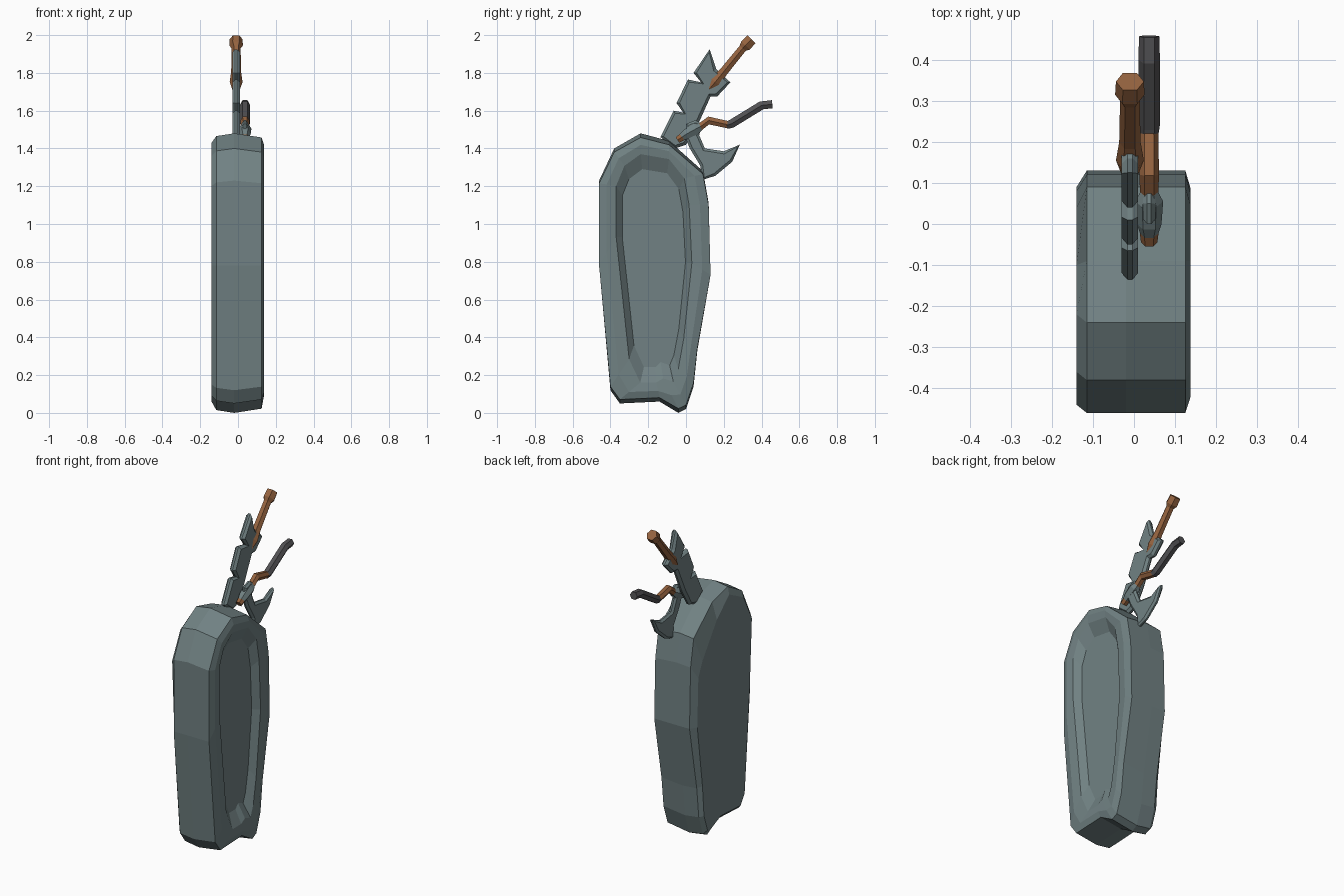
import bpy, bmesh, math
from mathutils import Vector

if "Cube" in bpy.data.objects:
    bpy.data.objects.remove(bpy.data.objects["Cube"])


def material(name, rgb):
    m = bpy.data.materials.new(name)
    m.diffuse_color = (*rgb, 1)
    m.use_nodes = True
    m.node_tree.nodes["Principled BSDF"].inputs["Base Color"].default_value = m.diffuse_color
    return m


STONE = material("slate_grey", (0.165, 0.222, 0.228))
BROWN = material("handle_brown", (0.30, 0.125, 0.050))
DARK = material("grip_charcoal", (0.085, 0.083, 0.088))


def finish(bm, name, mat):
    bmesh.ops.recalc_face_normals(bm, faces=bm.faces)
    me = bpy.data.meshes.new(name)
    bm.to_mesh(me)
    bm.free()
    me.materials.append(mat)
    ob = bpy.data.objects.new(name, me)
    bpy.context.collection.objects.link(ob)
    return ob


def loft(name, rings, mat):
    """Skin a list of equally long rings and cap both ends."""
    bm = bmesh.new()
    vs = [[bm.verts.new(p) for p in r] for r in rings]
    n = len(vs[0])
    for a, b in zip(vs, vs[1:]):
        for i in range(n):
            j = (i + 1) % n
            bm.faces.new((a[i], a[j], b[j], b[i]))
    bm.faces.new(vs[0][::-1])
    bm.faces.new(vs[-1])
    return finish(bm, name, mat)


def plate(name, outline, x, half, inset, rise, mat):
    """Flat metal shape in the YZ plane with ground-down edges."""
    bm = bmesh.new()
    a = [bm.verts.new((x - half, y, z)) for y, z in outline]
    b = [bm.verts.new((x + half, y, z)) for y, z in outline]
    n = len(a)
    for i in range(n):
        j = (i + 1) % n
        bm.faces.new((a[i], a[j], b[j], b[i]))
    sides = [bm.faces.new(a[::-1]), bm.faces.new(b)]
    bmesh.ops.recalc_face_normals(bm, faces=bm.faces)
    bmesh.ops.inset_individual(bm, faces=sides, thickness=inset, depth=rise)
    return finish(bm, name, mat)


def rod(name, x, path, mat, sides=6):
    """Faceted bar through (y, z, radius) stations."""
    pts = [Vector((x, y, z)) for y, z, r in path]
    rings = []
    for i, p in enumerate(pts):
        d = (pts[min(i + 1, len(pts) - 1)] - pts[max(i - 1, 0)]).normalized()
        side = Vector((1, 0, 0))
        up = side.cross(d)
        r = path[i][2]
        rings.append([p + r * (side * math.cos(t) + up * math.sin(t))
                      for t in (math.tau * k / sides for k in range(sides))])
    return loft(name, rings, mat)


# Stone slab: (y, z) outlines, all with matching points
outer = [(-.46, 1.23), (-.38, 1.40), (-.24, 1.48), (-.09, 1.44), (.09, 1.28),
         (.12, 1.11), (.13, .73), (.06, .33), (.04, .14), (0, .02),
         (-.04, 0), (-.14, .06), (-.35, .05), (-.40, .12), (-.46, .78)]
recess = [(-.36, 1.20), (-.32, 1.30), (-.24, 1.36), (-.09, 1.335), (-.02, 1.24),
          (.005, 1.10), (.02, .80), (-.02, .40), (-.05, .24), (-.075, .18),
          (-.13, .20), (-.16, .17), (-.23, .17), (-.29, .30), (-.36, .95)]
left = [(-.44, 1.20), (-.36, 1.36), (-.22, 1.43), (-.10, 1.32), (.04, 1.12),
        (.08, 1.03), (.09, .73), (.04, .35), (.025, .16), (-.01, .06),
        (-.05, .06), (-.14, .10), (-.33, .09), (-.37, .15), (-.42, .78)]


def mix(a, b, t):
    return [(p[0] + (q[0] - p[0]) * t, p[1] + (q[1] - p[1]) * t) for p, q in zip(a, b)]


def at(x, ring):
    return [(x, y, z) for y, z in ring]


def squash(ring, s):
    return [(y, .75 + (z - .75) * s) for y, z in ring]


right = squash(outer, .97)
centre = [(-.17, .78)] * len(outer)
loft("stone_slab", [
    at(-.14, left),
    at(-.115, squash(outer, .98)),
    at(-.02, outer),
    at(.125, right),
    at(.138, mix(right, recess, .4)),
    at(.132, mix(right, recess, .9)),
    at(.095, mix(recess, centre, .12)),
], STONE)

# Sword: notched blade with flared guard, handle and pommel
plate("sword_blade", [
    (-.06, 1.40), (-.135, 1.46), (-.065, 1.60), (-.015, 1.59), (-.05, 1.64),
    (.01, 1.765), (.08, 1.75), (.04, 1.80), (.125, 1.925), (.16, 1.82),
    (.235, 1.75), (.165, 1.675), (.13, 1.675), (.065, 1.53), (0, 1.42)],
    -.01, .006, .016, .014, STONE)
rod("sword_handle", -.01, [
    (.115, 1.705, .018), (.155, 1.752, .034), (.20, 1.807, .026),
    (.30, 1.930, .024), (.315, 1.945, .036), (.347, 1.978, .034)], BROWN)

# Axe: bent handle, metal socket, hooked blade
AX = .037
plate("axe_blade", [
    (0, 1.53), (.05, 1.55), (.085, 1.53), (.07, 1.47), (.10, 1.40), (.20, 1.385),
    (.285, 1.42), (.245, 1.33), (.155, 1.255), (.09, 1.235), (.075, 1.31),
    (.02, 1.40), (0, 1.45)], AX, .005, .014, .010, STONE)
rod("axe_socket", AX, [(-.03, 1.455, .02), (.0, 1.475, .03),
                       (.055, 1.505, .034), (.085, 1.52, .018)], STONE)
rod("axe_end_cap", AX, [(-.045, 1.445, .02), (-.02, 1.461, .023)], BROWN)
rod("axe_handle", AX, [(.07, 1.51, .022), (.12, 1.548, .024),
                       (.225, 1.525, .022)], BROWN)
rod("axe_grip", AX, [(.215, 1.522, .022), (.24, 1.53, .026),
                     (.40, 1.628, .026), (.457, 1.634, .025)], DARK)
